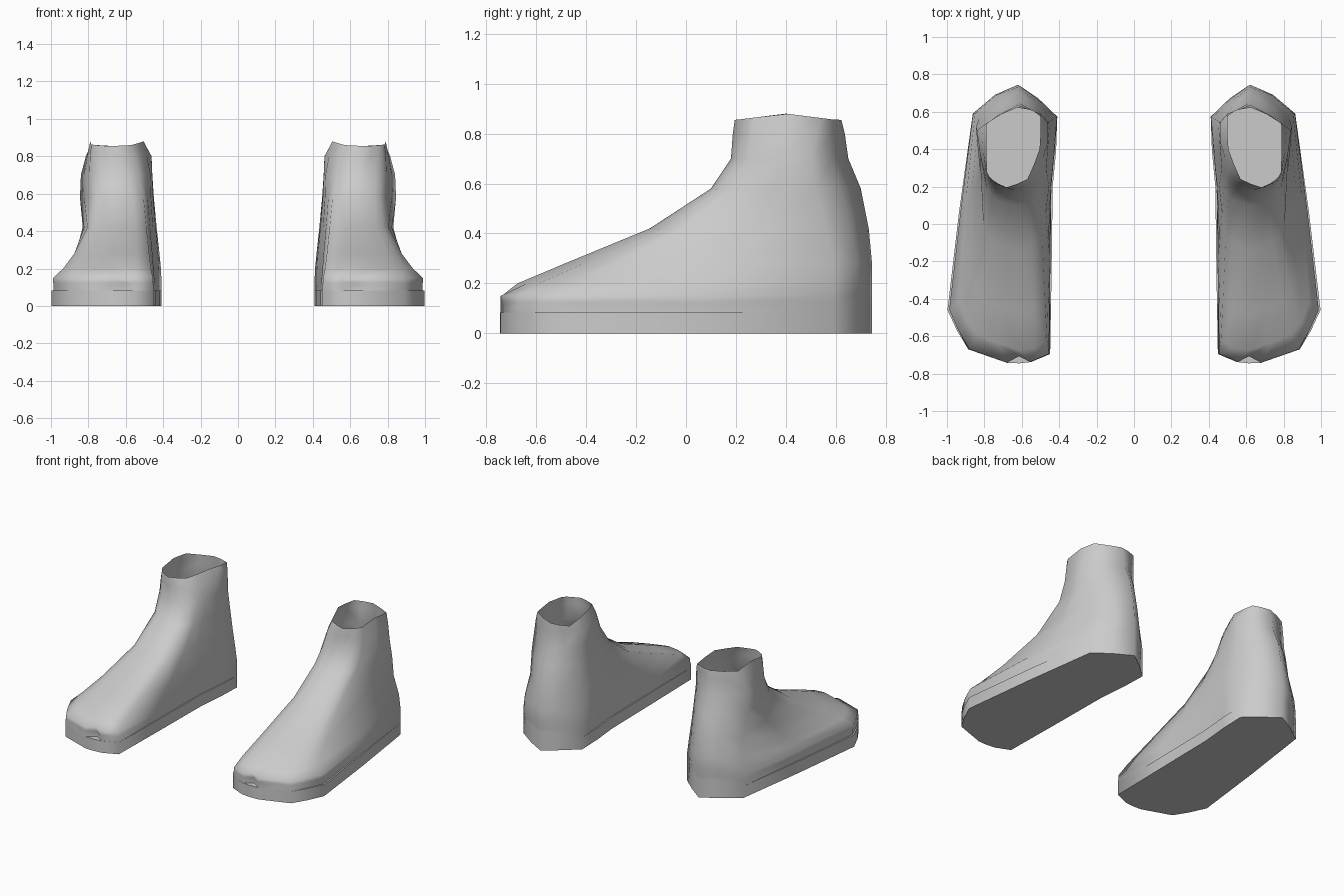
import bpy, bmesh
from mathutils import Vector

if "Cube" in bpy.data.objects:
    bpy.data.objects.remove(bpy.data.objects["Cube"])

grey = bpy.data.materials.new("warm_grey")
grey.diffuse_color = (0.6, 0.6, 0.6, 1)
grey.use_nodes = True
grey.node_tree.nodes["Principled BSDF"].inputs["Base Color"].default_value = grey.diffuse_color

# Key points of each horizontal slice of one boot, going round from the
# inner toe corner: toe corner, toe, outer toe corner, ball, outer heel,
# back, inner heel, inner arch
SLICES = {
    0.15: [(.455, -.695), (.615, -.745), (.88, -.67), (.988, -.46),
           (.862, .59), (.62, .745), (.41, .575), (.442, .2)],
    0.20: [(.465, -.62), (.615, -.675), (.84, -.59), (.935, -.42),
           (.86, .59), (.62, .745), (.412, .575), (.443, .2)],
    0.28: [(.475, -.42), (.61, -.485), (.80, -.41), (.875, -.27),
           (.85, .59), (.62, .745), (.42, .57), (.445, .2)],
    0.42: [(.49, -.07), (.61, -.145), (.74, -.10), (.805, -.01),
           (.83, .56), (.62, .732), (.435, .56), (.455, .2)],
    0.58: [(.505, .14), (.62, .10), (.73, .125), (.79, .195),
           (.845, .52), (.62, .70), (.45, .55), (.465, .27)],
    0.70: [(.525, .21), (.64, .18), (.74, .205), (.795, .255),
           (.84, .50), (.62, .65), (.458, .54), (.468, .31)],
    0.87: [(.57, .24), (.685, .195), (.755, .235), (.785, .275),
           (.787, .54), (.625, .622), (.50, .59), (.505, .40)],
}


def outline(keys, bulge=0.02):
    """Add one gently bulged point between each pair of key points."""
    k = [Vector(p) for p in keys]
    n, pts = len(k), []
    for i in range(n):
        a, b, c, d = k[i - 1], k[i], k[(i + 1) % n], k[(i + 2) % n]
        pts += [b, (b + c) / 2 + (b - a + c - d) * bulge]
    return pts


def grow(pts, s):
    """Widen an outline about the middle of the foot, except the heel."""
    return [p.copy() if p.y > .5 else Vector((.68 + (p.x - .68) * s, p.y))
            for p in pts]


def at(pts, z):
    return [(p.x, p.y, z) for p in pts]


def loft(name, rings, caps):
    """Skin a stack of rings and mirror it into a pair."""
    bm = bmesh.new()
    vs = [[bm.verts.new(p) for p in r] for r in rings]
    for lo, hi in zip(vs, vs[1:]):
        for i in range(len(lo)):
            j = (i + 1) % len(lo)
            bm.faces.new((lo[i], lo[j], hi[j], hi[i]))
    if caps:
        bm.faces.new(vs[0][::-1])
        bm.faces.new(vs[-1])
    me = bpy.data.meshes.new(name)
    bm.to_mesh(me)
    bm.free()
    me.materials.append(grey)
    ob = bpy.data.objects.new(name, me)
    bpy.context.collection.objects.link(ob)
    bpy.ops.object.select_all(action='DESELECT')
    bpy.context.view_layer.objects.active = ob
    ob.select_set(True)
    bpy.ops.object.shade_smooth_by_angle(angle=1.3)
    ob.modifiers.new("pair", 'MIRROR').use_mirror_merge = False


def notch(pts, depth):
    """Dent the middle of the toe edge."""
    out = [p.copy() for p in pts]
    out[1] = Vector((.555, -.738))
    out[2] = Vector((.615, -.742 + depth))
    out[3] = Vector((.68, -.742))
    return out


# Flat soles
base = outline(SLICES[0.15], 0.008)
sole = grow(base, 1.03)
sole[1], sole[3] = Vector((.55, -.738)), Vector((.68, -.742))
loft("soles", [at(sole, 0), at(sole, .083)], True)

# Uppers, open at the ankle: flush with the sole at heel and toe,
# with a narrow groove along both sides
inset = grow(base, .995)
seam = [s if s.y > .5 or s.y < -.65 else g for s, g in zip(sole, inset)]
rings = [at(notch(seam, .045), .083), at(notch(seam, .045), .11),
         at(notch(base, .035), .125)]
for z, keys in SLICES.items():
    rings.append(at(notch(base, .035) if z == 0.15 else outline(keys), z))

# extra ring keeps the inner ankle full just below the rim
ankle = []
for a, b in zip(rings[-2], rings[-1]):
    w = .1 if a[0] < .55 and a[1] > .35 else .5
    ankle.append(Vector(a[:2]).lerp(Vector(b[:2]), w))
rings.insert(-1, at(ankle, .80))

# wavy rim
rings[-1] = [(x, y, .88 - .025 * min(1, abs(y - .4) / .2)) for x, y, z in rings[-1]]
loft("uppers", rings, False)
